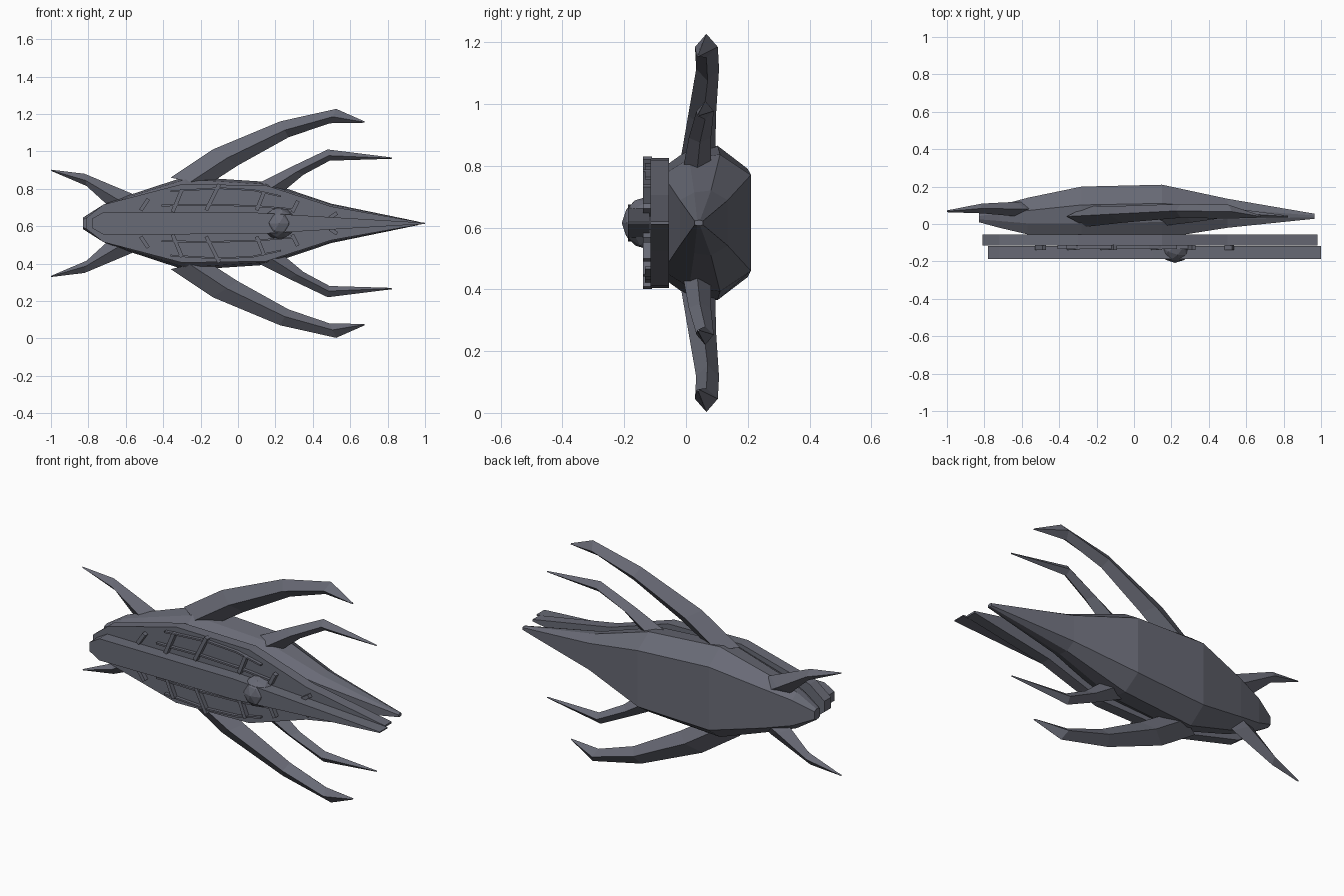
import bpy, bmesh, math
from mathutils import Vector, Matrix

if "Cube" in bpy.data.objects:
    bpy.data.objects.remove(bpy.data.objects["Cube"])

CZ = 0.615  # height of the long axis

mat = bpy.data.materials.new("slate_grey")
mat.diffuse_color = (0.14, 0.145, 0.18, 1)
mat.use_nodes = True
mat.node_tree.nodes["Principled BSDF"].inputs["Base Color"].default_value = mat.diffuse_color


def finish(bm, name):
    bmesh.ops.recalc_face_normals(bm, faces=bm.faces)
    me = bpy.data.meshes.new(name)
    bm.to_mesh(me)
    bm.free()
    me.materials.append(mat)
    ob = bpy.data.objects.new(name, me)
    bpy.context.collection.objects.link(ob)
    return ob


def loft(name, rings):
    """Skin a list of equal-length vertex rings and cap both ends."""
    bm = bmesh.new()
    vr = [[bm.verts.new(p) for p in r] for r in rings]
    n = len(vr[0])
    for a, b in zip(vr, vr[1:]):
        for i in range(n):
            j = (i + 1) % n
            bm.faces.new((a[i], a[j], b[j], b[i]))
    bm.faces.new(vr[0])
    bm.faces.new(vr[-1])
    return finish(bm, name)


def plate(name, half, y0, y1):
    """Flat slab from a half outline (x, half height), mirrored about the axis."""
    outline = [(x, CZ + d) for x, d in half] + [(x, CZ - d) for x, d in reversed(half)]
    return loft(name, [[(x, y, z) for x, z in outline] for y in (y0, y1)])


# Hull: eight-sided sections (x, half height, front y, back y)
stations = [(-0.83, 0.03, 0.01, 0.06), (-0.72, 0.10, -0.02, 0.10),
            (-0.57, 0.155, -0.055, 0.14), (-0.28, 0.25, -0.08, 0.20),
            (0.15, 0.222, -0.075, 0.21), (0.5, 0.105, -0.02, 0.135),
            (0.965, 0.009, 0.028, 0.055)]
section = [(1, 0.7), (0.65, 1), (0.3, 0.94), (0, 0.7)]
section += [(t, -h) for t, h in reversed(section)]
loft("hull", [[(x, yf + (yb - yf) * t, CZ + hz * h) for t, h in section]
              for x, hz, yf, yb in stations])

# Front deck plate and raised spine
plate("deck_plate", [(-0.81, 0.03), (-0.72, 0.10), (-0.3, 0.21), (0.15, 0.203),
                     (0.5, 0.09), (0.98, 0.005)], -0.115, -0.055)
plate("spine_plate", [(-0.78, 0.025), (-0.72, 0.06), (0.1, 0.057),
                      (0.5, 0.033), (1.0, 0.003)], -0.187, -0.118)

# Dome on the spine
bm = bmesh.new()
bmesh.ops.create_icosphere(bm, subdivisions=2, radius=0.086,
                           matrix=Matrix.Translation((0.22, -0.122, CZ)))
finish(bm, "dome")

# Arms and fins: (outer x, outer d, inner x, inner d, centre y, half depth)
arms = {
    "large_arm": [(-0.36, 0.245, -0.17, 0.20, 0.04, 0.055),
                  (-0.135, 0.395, 0.0, 0.31, 0.052, 0.045),
                  (0.225, 0.545, 0.27, 0.46, 0.07, 0.037),
                  (0.525, 0.612, 0.49, 0.535, 0.066, 0.037),
                  (0.677, 0.545, 0.675, 0.538, 0.04, 0.006)],
    "small_arm": [(0.06, 0.19, 0.23, 0.16, 0.035, 0.045),
                  (0.27, 0.295, 0.35, 0.26, 0.045, 0.036),
                  (0.48, 0.395, 0.49, 0.335, 0.062, 0.028),
                  (0.825, 0.352, 0.82, 0.345, 0.04, 0.005)],
    "tail_fin": [(-0.50, 0.11, -0.63, 0.07, 0.08, 0.04),
                 (-0.57, 0.16, -0.70, 0.10, 0.08, 0.038),
                 (-0.82, 0.265, -0.81, 0.20, 0.083, 0.026),
                 (-1.0, 0.287, -0.998, 0.28, 0.068, 0.005)],
}
for name, path in arms.items():
    for s, side in ((1, "upper"), (-1, "lower")):
        rings = []
        for ox, od, ix, id_, y, hd in path:
            mx, md = ox + (ix - ox) * 0.55, od + (id_ - od) * 0.55
            rings.append([(ox, y, CZ + s * od), (mx, y - hd, CZ + s * md),
                          (ix, y, CZ + s * id_), (mx, y + hd, CZ + s * md)])
        loft(f"{side}_{name}", rings)


def bar(name, pts, w, y0, y1):
    """Flat strip that follows (x, z) points."""
    rings = []
    for i, p in enumerate(pts):
        t = (Vector(pts[min(i + 1, len(pts) - 1)]) - Vector(pts[max(i - 1, 0)])).normalized()
        n = Vector((-t.y, t.x)) * w / 2
        a, b = Vector(p) + n, Vector(p) - n
        rings.append([(a.x, y0, a.y), (b.x, y0, b.y), (b.x, y1, b.y), (a.x, y1, a.y)])
    loft(name, rings)


# Slanted ribs and long rails on the deck
ribs = [(-0.52, 0.07, -0.48, 0.13), (-0.35, 0.06, -0.30, 0.18),
        (-0.17, 0.07, -0.10, 0.21), (0.10, 0.07, 0.14, 0.17),
        (0.29, 0.06, 0.32, 0.12), (0.49, 0.03, 0.53, 0.055)]
rails = [[(-0.41, 0.095), (-0.15, 0.10), (0.1, 0.092), (0.3, 0.075)],
         [(-0.36, 0.172), (-0.1, 0.188), (0.08, 0.178), (0.23, 0.145)]]
for s, side in ((1, "upper"), (-1, "lower")):
    for i, (x0, d0, x1, d1) in enumerate(ribs):
        bar(f"{side}_rib_{i + 1}", [(x0, CZ + s * d0), (x1, CZ + s * d1)], 0.02, -0.14, -0.11)
    for i, r in enumerate(rails):
        bar(f"{side}_rail_{i + 1}", [(x, CZ + s * d) for x, d in r], 0.009, -0.133, -0.11)
